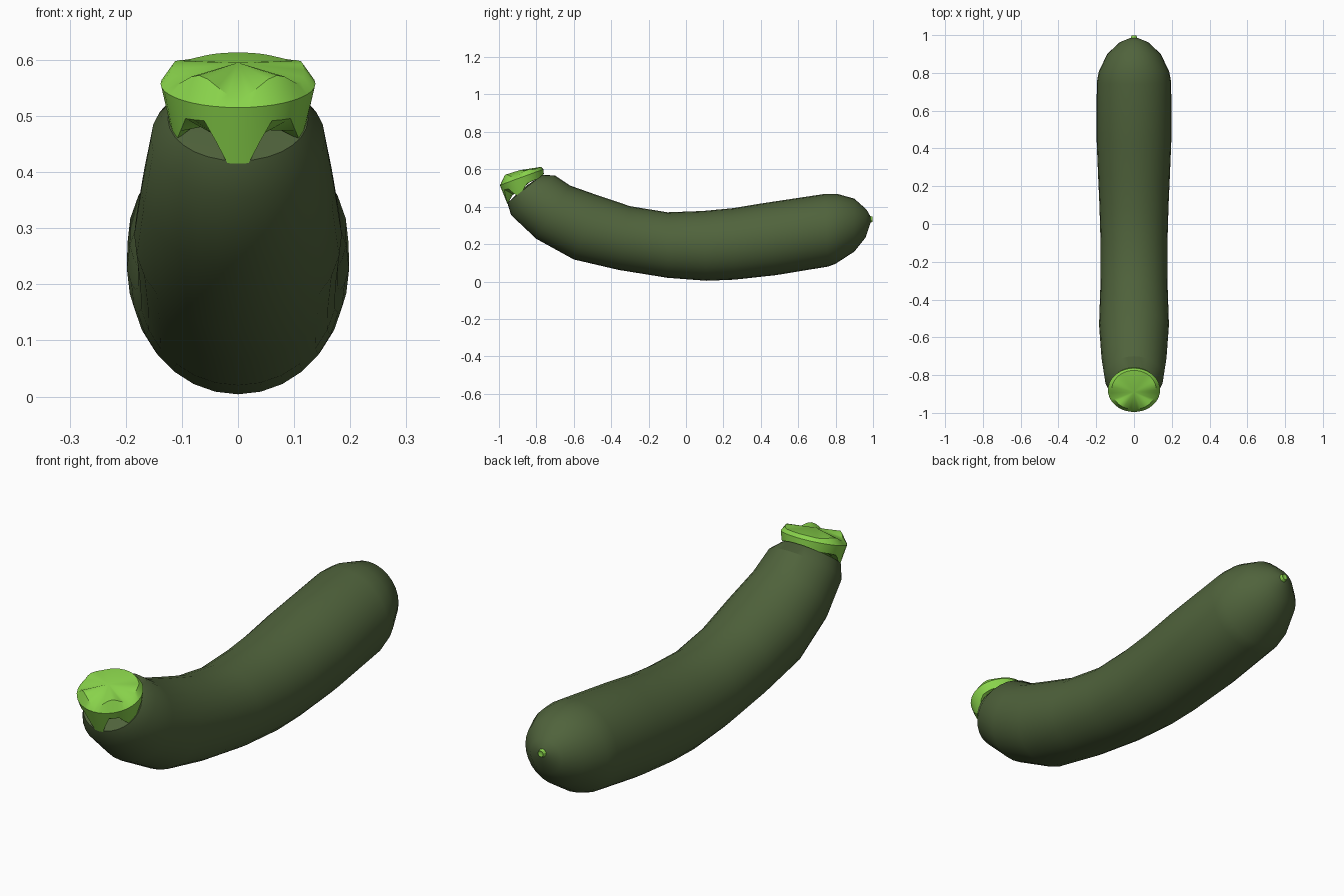
import bpy
import math
from mathutils import Vector

if "Cube" in bpy.data.objects:
    bpy.data.objects.remove(bpy.data.objects["Cube"])

SIDES = 28


def material(name, rgb):
    m = bpy.data.materials.new(name)
    m.use_nodes = True
    color = (*rgb, 1)
    m.diffuse_color = color
    bsdf = m.node_tree.nodes["Principled BSDF"]
    bsdf.inputs["Base Color"].default_value = color
    bsdf.inputs["Roughness"].default_value = 0.6
    return m


def ring(low, high, half_width, sides=SIDES):
    """Ellipse from a low (front) point to a high (back) point, given as (y, z)."""
    a, b = Vector((0, *low)), Vector((0, *high))
    mid, arm = (a + b) / 2, (a - b) / 2
    side = Vector((half_width, 0, 0))
    angles = [2 * math.pi * i / sides for i in range(sides)]
    return [mid + arm * math.cos(t) + side * math.sin(t) for t in angles]


def loft(name, rings, start, end, mat, sharp):
    """Skin a row of rings and close both ends to a point."""
    n = len(rings[0])
    verts = [v for r in rings for v in r] + [Vector((0, *start)), Vector((0, *end))]
    first, last = len(verts) - 2, len(verts) - 1
    base = (len(rings) - 1) * n
    faces = []
    for i in range(n):
        j = (i + 1) % n
        for k in range(0, base, n):
            faces.append((k + i, k + j, k + n + j, k + n + i))
        faces.append((first, j, i))
        faces.append((last, base + i, base + j))
    mesh = bpy.data.meshes.new(name)
    mesh.from_pydata(verts, [], faces)
    mesh.materials.append(mat)
    obj = bpy.data.objects.new(name, mesh)
    bpy.context.collection.objects.link(obj)
    bpy.ops.object.select_all(action="DESELECT")
    obj.select_set(True)
    bpy.context.view_layer.objects.active = obj
    bpy.ops.object.mode_set(mode="EDIT")
    bpy.ops.mesh.select_all(action="SELECT")
    bpy.ops.mesh.normals_make_consistent(inside=False)
    bpy.ops.object.mode_set(mode="OBJECT")
    bpy.ops.object.shade_smooth_by_angle(angle=math.radians(sharp))
    return obj


skin = material("dark green skin", (0.08, 0.125, 0.045))
stalk = material("light green stalk", (0.25, 0.65, 0.07))

# Curved fruit body: low point, high point, half width of each section
sections = [
    ((-0.955, 0.42), (-0.77, 0.57), 0.125),
    ((-0.935, 0.355), (-0.70, 0.567), 0.155),
    ((-0.80, 0.228), (-0.62, 0.513), 0.172),
    ((-0.60, 0.118), (-0.47, 0.46), 0.185),
    ((-0.36, 0.062), (-0.30, 0.403), 0.178),
    ((-0.10, 0.020), (-0.10, 0.37), 0.177),
    ((0.11, 0.004), (0.09, 0.377), 0.183),
    ((0.26, 0.010), (0.25, 0.392), 0.19),
    ((0.48, 0.034), (0.42, 0.42), 0.198),
    ((0.76, 0.080), (0.74, 0.468), 0.197),
    ((0.80, 0.095), (0.81, 0.468), 0.187),
    ((0.90, 0.160), (0.90, 0.443), 0.142),
    ((0.96, 0.235), (0.965, 0.385), 0.075),
    ((0.985, 0.310), (0.985, 0.350), 0.02),
]
loft("fruit_body", [ring(*s) for s in sections],
     (-0.87, 0.50), (0.988, 0.33), skin, 30)

# Lobed stalk cap: the hem hangs in five tabs, the rim is scalloped
hem = ring((-0.955, 0.415), (-0.76, 0.575), 0.122, 40)
belly = ring((-0.995, 0.515), (-0.763, 0.60), 0.138, 40)
rim = ring((-0.982, 0.55), (-0.775, 0.613), 0.118, 40)
for i in range(40):
    t = 2 * math.pi * i / 40
    lobe = math.cos(5 * t)
    front = (1 + math.cos(t)) / 2
    hem[i] = hem[i].lerp(belly[i], 0.75 * front * min(1, max(0, 0.5 - lobe)))
    rim[i].z -= 0.018 * front * lobe
inner = ring((-0.93, 0.46), (-0.80, 0.56), 0.08, 40)
loft("stalk_cap", [inner, hem, belly, rim],
     (-0.86, 0.51), (-0.89, 0.595), stalk, 35)

# Small blossom scar on the far end
scar = [ring((0.98, 0.312), (0.98, 0.352), 0.02, 10),
        ring((0.998, 0.320), (0.998, 0.346), 0.013, 10)]
loft("blossom_scar", scar, (0.975, 0.332), (0.992, 0.333), stalk, 30)
